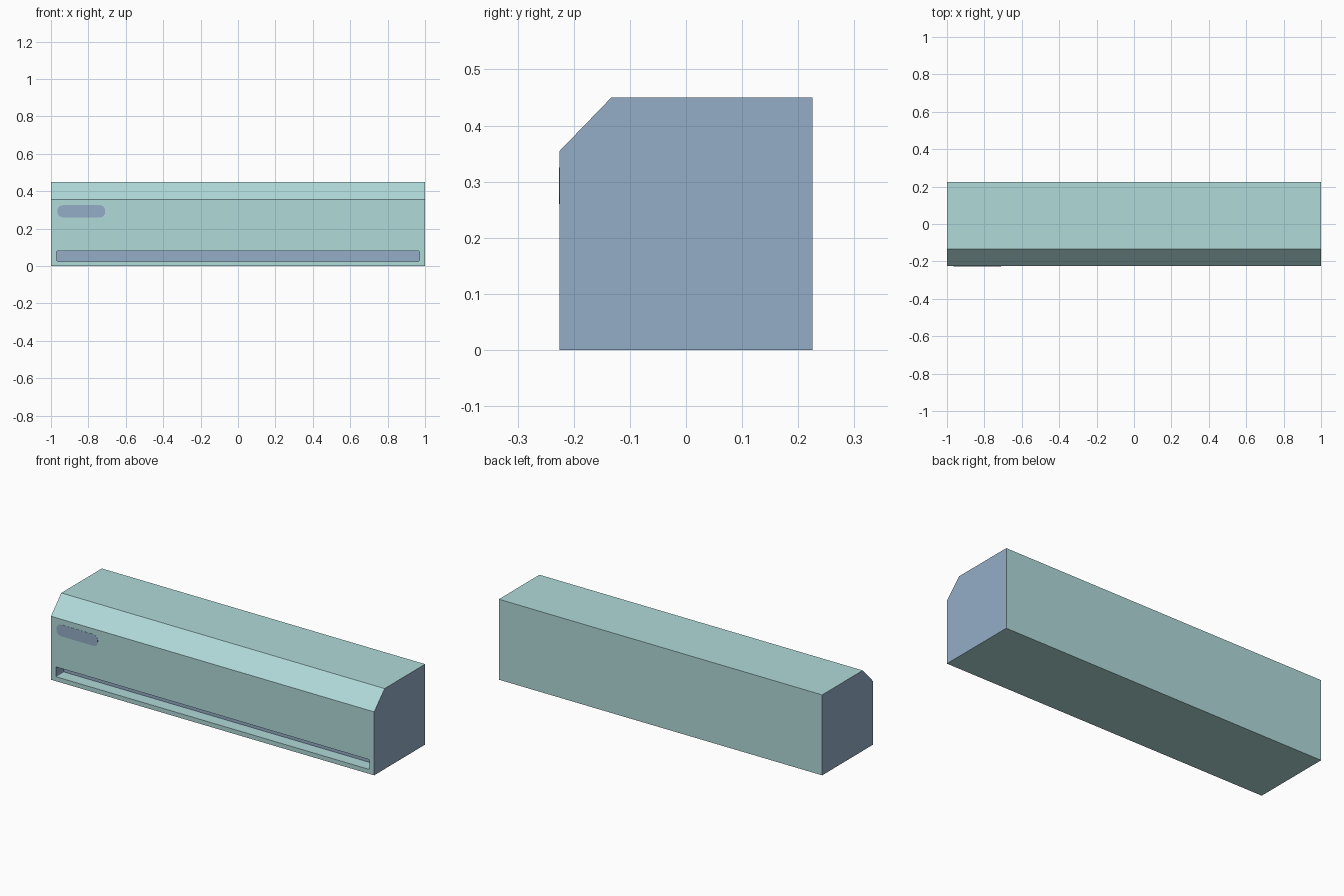
import bpy, bmesh, math
from mathutils import Vector

if "Cube" in bpy.data.objects:
    bpy.data.objects.remove(bpy.data.objects["Cube"])


def material(name, srgb):
    m = bpy.data.materials.new(name)
    m.diffuse_color = (*[((c / 255 + 0.055) / 1.055) ** 2.4 for c in srgb], 1)
    m.use_nodes = True
    m.node_tree.nodes["Principled BSDF"].inputs["Base Color"].default_value = m.diffuse_color
    return m


TEAL = material("pale_teal", (176, 218, 217))
BLUE = material("slate_blue", (148, 174, 198))


def prism(name, points, depth, mats):
    """Extrude a closed 3D outline along the vector depth."""
    bm = bmesh.new()
    face = bm.faces.new([bm.verts.new(p) for p in points])
    ext = bmesh.ops.extrude_face_region(bm, geom=[face], use_keep_orig=True)
    bmesh.ops.translate(bm, vec=Vector(depth),
                        verts=[v for v in ext["geom"] if isinstance(v, bmesh.types.BMVert)])
    bmesh.ops.recalc_face_normals(bm, faces=bm.faces)
    me = bpy.data.meshes.new(name)
    bm.to_mesh(me)
    bm.free()
    for m in mats:
        me.materials.append(m)
    ob = bpy.data.objects.new(name, me)
    bpy.context.collection.objects.link(ob)
    return ob


def rounded_rect(x0, x1, z0, z1, r, y, seg):
    pts = []
    corners = [(x1 - r, z1 - r), (x0 + r, z1 - r), (x0 + r, z0 + r), (x1 - r, z0 + r)]
    for i, (cx, cz) in enumerate(corners):
        for k in range(seg + 1):
            a = math.pi / 2 * (i + k / seg)
            pts.append((cx + r * math.cos(a), y, cz + r * math.sin(a)))
    return pts


# Casing: box profile with a chamfered top front edge
profile = [(-0.225, 0), (0.225, 0), (0.225, 0.45), (-0.133, 0.45), (-0.225, 0.355)]
casing = prism("casing", [(-1, y, z) for y, z in profile], (2, 0, 0), [TEAL, BLUE])

# Air outlet slot cut into the front
cutter = prism("outlet_cutter", rounded_rect(-0.97, 0.97, 0.025, 0.08, 0.006, -0.3, 2),
               (0, 0.145, 0), [TEAL])
cutter.hide_render = True
mod = casing.modifiers.new("outlet", 'BOOLEAN')
mod.operation = 'DIFFERENCE'
mod.solver = 'EXACT'
mod.object = cutter
bpy.context.view_layer.objects.active = casing
bpy.ops.object.modifier_apply(modifier=mod.name)
bpy.data.objects.remove(cutter)

# Blue end faces and blue back of the slot
for p in casing.data.polygons:
    slot_back = p.normal.y < -0.9 and p.center.y > -0.2
    p.material_index = 1 if abs(p.normal.x) > 0.9 or slot_back else 0

# Display panel, nearly flush with the front
prism("display_panel", rounded_rect(-0.965, -0.71, 0.26, 0.325, 0.028, -0.226, 5),
      (0, 0.004, 0), [BLUE])
